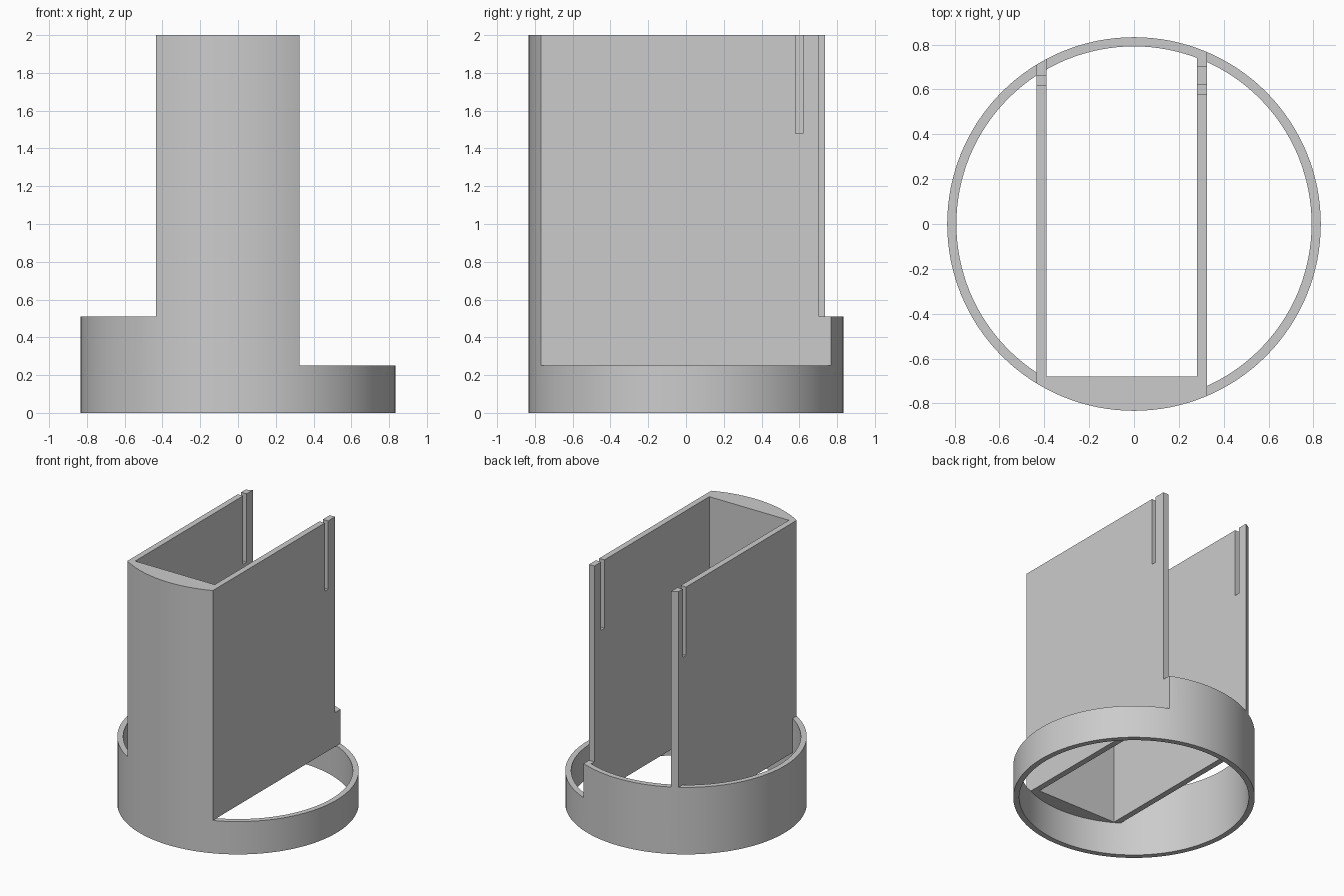
import bpy
import math
from mathutils import Vector

cube = bpy.data.objects.get("Cube")
if cube:
    bpy.data.objects.remove(cube, do_unlink=True)

OUTER, INNER = 0.833, 0.792
RIM, SHOULDER, TOP = 0.25, 0.51, 2.0
SIDES = 128
# Each wall as its (x start, x end)
RIGHT_WALL = (-0.435, -0.39)
LEFT_WALL = (0.28, 0.325)
FRONT_Y, FAR = -0.68, 3.0


def cylinder(name, radius, z0, z1):
    bpy.ops.mesh.primitive_cylinder_add(vertices=SIDES, radius=radius, depth=z1 - z0,
                                        location=(0, 0, (z0 + z1) / 2))
    obj = bpy.context.object
    obj.name = name
    bpy.ops.object.transform_apply(location=True, rotation=False, scale=False)
    return obj


def box(x, y, z):
    low, high = (Vector(p) for p in zip(x, y, z))
    bpy.ops.mesh.primitive_cube_add(size=1, location=(low + high) / 2)
    obj = bpy.context.object
    obj.scale = high - low
    bpy.ops.object.transform_apply(location=True, rotation=False, scale=True)
    return obj


def cut(target, cutter):
    """Subtract the cutter from the target and discard it."""
    cutter.hide_render = True
    mod = target.modifiers.new("cut", 'BOOLEAN')
    mod.operation, mod.solver, mod.object = 'DIFFERENCE', 'EXACT', cutter
    bpy.context.view_layer.objects.active = target
    bpy.ops.object.modifier_apply(modifier=mod.name)
    bpy.data.objects.remove(cutter, do_unlink=True)


# Hollow interior, leaving the two walls and the thick front standing above the rim
bore = cylinder("bore_cutter", INNER, -1, FAR)
for wall in (RIGHT_WALL, LEFT_WALL):
    cut(bore, box(wall, (-1, 1), (RIM, FAR + 1)))
cut(bore, box((RIGHT_WALL[0], LEFT_WALL[1]), (-1, FRONT_Y), (RIM, FAR + 1)))

sleeve = cylinder("slotted_sleeve", OUTER, 0, TOP)
cut(sleeve, bore)

# Low rim on one side, taller shoulder on the other, open back between the walls
cut(sleeve, box((LEFT_WALL[1], 1), (-1, 1), (RIM, FAR)))
cut(sleeve, box((-1, RIGHT_WALL[0]), (-1, 1), (SHOULDER, FAR)))
cut(sleeve, box((RIGHT_WALL[1], LEFT_WALL[0]), (0, 1), (SHOULDER, FAR)))

# Shortened back end of one wall
cut(sleeve, box((0.2, 0.5), (0.703, 1), (SHOULDER, FAR)))

# Narrow slots from the top of each wall
for wall, y in ((RIGHT_WALL, 0.62), (LEFT_WALL, 0.58)):
    cut(sleeve, box((wall[0] - 0.05, wall[1] + 0.05), (y, y + 0.04), (1.48, FAR)))

# Single grey finish
grey = bpy.data.materials.new("plain grey")
grey.use_nodes = True
colour = (0.6, 0.6, 0.6, 1)
grey.diffuse_color = colour
grey.node_tree.nodes["Principled BSDF"].inputs["Base Color"].default_value = colour
sleeve.data.materials.clear()
sleeve.data.materials.append(grey)
for face in sleeve.data.polygons:
    face.material_index = 0

bpy.ops.object.select_all(action='DESELECT')
sleeve.select_set(True)
bpy.context.view_layer.objects.active = sleeve
bpy.ops.object.shade_smooth_by_angle(angle=math.radians(30))
